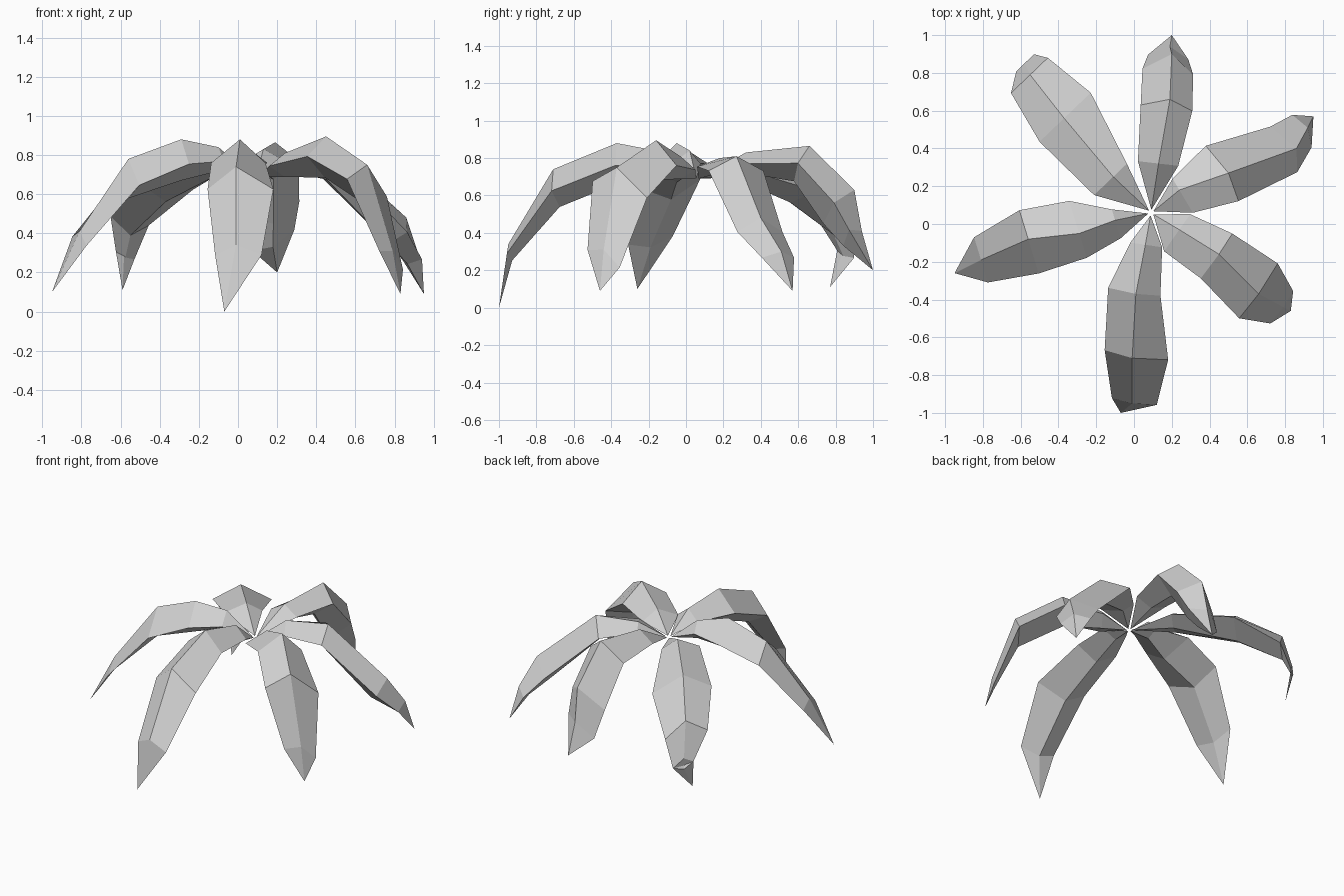
import bpy, bmesh
from mathutils import Vector

cube = bpy.data.objects.get("Cube")
if cube:
    bpy.data.objects.remove(cube, do_unlink=True)

# Single pale grey for every leaf
grey = bpy.data.materials.new("pale_grey")
grey.use_nodes = True
grey.diffuse_color = (0.64, 0.64, 0.64, 1)
grey.node_tree.nodes["Principled BSDF"].inputs["Base Color"].default_value = (0.64, 0.64, 0.64, 1)

CROWN = Vector((0.09, 0.06, 0.69))
FOLD = (0.07, 0.12, 0.115, 0.05)    # how far the edges hang below the ridge
SETBACK = (0, 0.5, 1, 0.6)          # share of the setback at each station
KEEL = 0.75                         # keel depth below the edges, relative to the fold
UP = Vector((0, 0, 1))


def leaf(name, ridge, left_widths, right_widths, fold_scale=1.0, twist=0.0, setback=0.0):
    """Thick leaf: a ridge from the crown to the tip, two edges below it and a keel underneath.
    The twist lifts the left edge and lowers the right one, growing towards the tip.
    The setback moves edges and keel towards the crown."""
    ridge = [Vector(p) for p in ridge]
    tip = ridge[-1]
    outward = (tip - CROWN).to_2d().normalized().to_3d()
    left = UP.cross(outward)

    bm = bmesh.new()
    rows = []
    for i, (point, fold) in enumerate(zip(ridge, FOLD)):
        sink = -UP * fold * fold_scale - outward * setback * SETBACK[i]
        middle = point + sink
        slope = left + UP * twist * ((i + 1) / len(FOLD)) ** 2
        rows.append([bm.verts.new(p) for p in (
            point, middle + slope * left_widths[i],
            middle + sink * KEEL, middle - slope * right_widths[i])])

    base_vert = bm.verts.new(CROWN + outward * 0.015)
    tip_vert = bm.verts.new(tip)
    for a in range(4):
        b = (a + 1) % 4
        bm.faces.new((base_vert, rows[0][b], rows[0][a]))
        for near, far in zip(rows, rows[1:]):
            bm.faces.new((near[a], near[b], far[b], far[a]))
        bm.faces.new((rows[-1][a], rows[-1][b], tip_vert))
    bmesh.ops.recalc_face_normals(bm, faces=bm.faces)

    mesh = bpy.data.meshes.new(name)
    bm.to_mesh(mesh)
    bm.free()
    mesh.materials.append(grey)
    bpy.context.scene.collection.objects.link(bpy.data.objects.new(name, mesh))


# Ridge stations of each leaf, crown to tip, then its half widths at the stations
leaf("front_leaf",
     [(0.06, -0.11, 0.83), (0.01, -0.37, 0.88), (-0.01, -0.71, 0.74),
      (-0.01, -0.95, 0.34), (-0.07, -1.0, 0)],
     (0.09, 0.13, 0.19, 0.13), (0.08, 0.15, 0.15, 0.11), setback=0.02)
leaf("front_left_leaf",
     [(0.24, -0.03, 0.81), (0.45, -0.16, 0.895), (0.66, -0.37, 0.75),
      (0.79, -0.44, 0.31), (0.83, -0.46, 0.09)],
     (0.1, 0.13, 0.19, 0.1), (0.14, 0.16, 0.165, 0.11), twist=-0.45, setback=0.01)
leaf("back_left_leaf",
     [(0.24, 0.18, 0.8), (0.5, 0.27, 0.81), (0.86, 0.4, 0.48),
      (0.92, 0.51, 0.3), (0.95, 0.57, 0.09)],
     (0.07, 0.185, 0.17, 0.1), (0.14, 0.155, 0.11, 0.1), fold_scale=0.65, setback=0.06)
leaf("back_leaf",
     [(0.13, 0.32, 0.83), (0.19, 0.66, 0.865), (0.2, 0.9, 0.63),
      (0.19, 0.94, 0.41), (0.2, 1.0, 0.2)],
     (0.11, 0.15, 0.145, 0.11), (0.105, 0.125, 0.125, 0.105),
     fold_scale=0.9, twist=-0.5, setback=0.095)
leaf("back_right_leaf",
     [(-0.11, 0.25, 0.8), (-0.37, 0.56, 0.74), (-0.55, 0.79, 0.56),
      (-0.58, 0.85, 0.33), (-0.59, 0.77, 0.11)],
     (0.14, 0.18, 0.14, 0.06), (0.1, 0.195, 0.13, 0.07), fold_scale=0.85, twist=0.3)
leaf("front_right_leaf",
     [(-0.1, 0.02, 0.84), (-0.29, -0.05, 0.88), (-0.56, -0.08, 0.78),
      (-0.81, -0.19, 0.41), (-0.95, -0.26, 0.1)],
     (0.1, 0.135, 0.19, 0.125), (0.06, 0.18, 0.16, 0.125), twist=-0.18)
